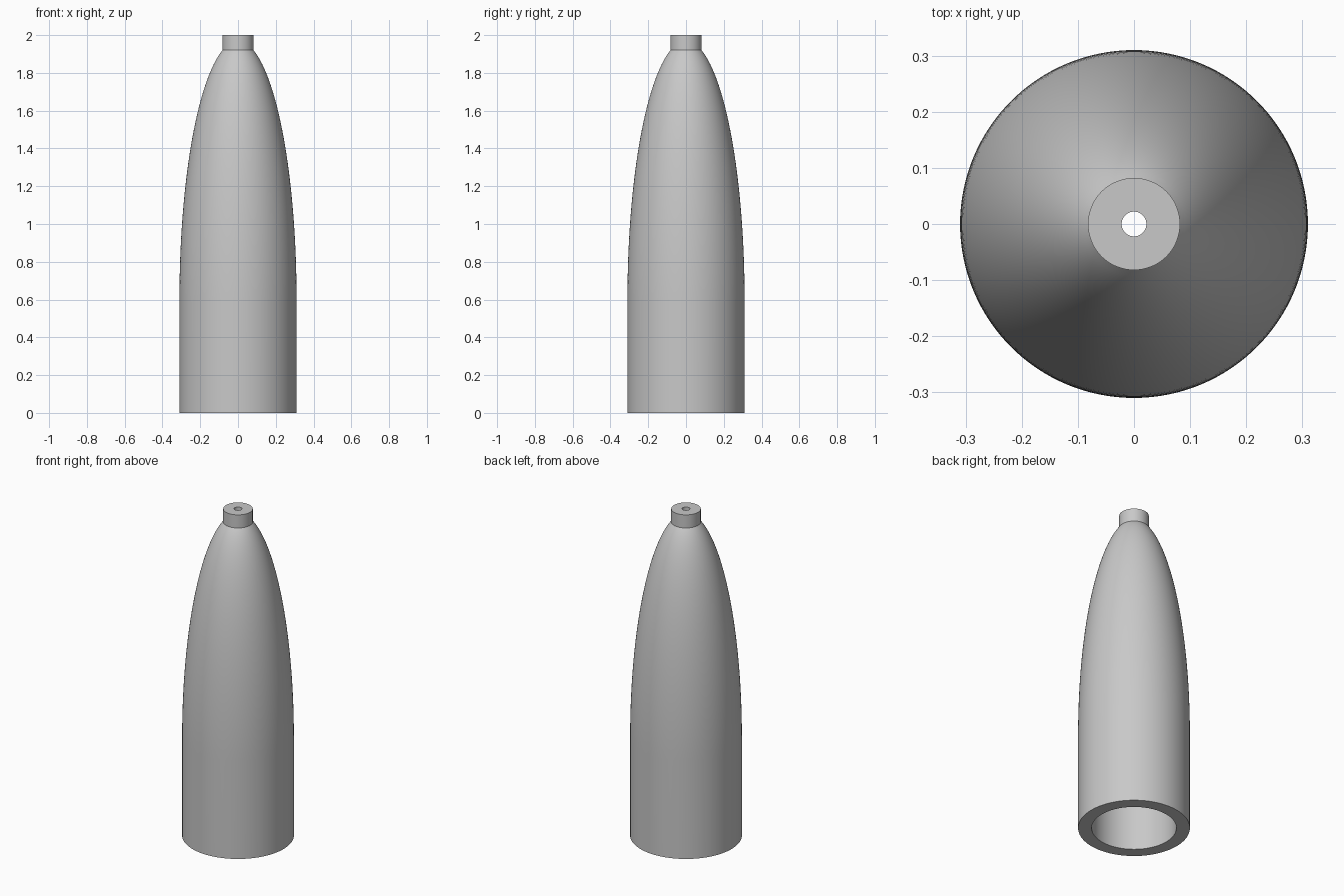
import bpy
import math

cube = bpy.data.objects.get("Cube")
if cube:
    bpy.data.objects.remove(cube, do_unlink=True)

SEGMENTS = 128
STEPS = 40
BODY_R, NECK_R, BORE_R, WALL = 0.31, 0.082, 0.022, 0.075
SHOULDER, NECK_Z, TOP = 0.6, 1.92, 2.0

# Length of the elliptical taper that meets the neck radius at NECK_Z
TAPER = (NECK_Z - SHOULDER) / math.sqrt(1 - (NECK_R / BODY_R) ** 2)


def taper_point(radius, offset):
    """Point (r, z) on the taper where the outer radius is given."""
    return radius - offset, SHOULDER + TAPER * math.sqrt(max(0, 1 - (radius / BODY_R) ** 2))


def taper(end_radius, offset):
    """Curve from the shoulder up to end_radius, evenly spaced by angle."""
    end = math.acos(end_radius / BODY_R)
    return [taper_point(BODY_R * math.cos(end * i / STEPS), offset)
            for i in range(STEPS + 1)]


def lathe(name, profile, material):
    """Spin a closed (r, z) profile about the z axis."""
    n = len(profile)
    verts = []
    for j in range(SEGMENTS):
        a = 2 * math.pi * j / SEGMENTS
        verts += [(r * math.cos(a), r * math.sin(a), z) for r, z in profile]
    faces = []
    for j in range(SEGMENTS):
        k = (j + 1) % SEGMENTS
        for i in range(n):
            m = (i + 1) % n
            faces.append((j * n + i, k * n + i, k * n + m, j * n + m))
    mesh = bpy.data.meshes.new(name)
    mesh.from_pydata(verts, [], faces)
    mesh.materials.append(material)
    obj = bpy.data.objects.new(name, mesh)
    bpy.context.collection.objects.link(obj)
    bpy.ops.object.select_all(action='DESELECT')
    obj.select_set(True)
    bpy.context.view_layer.objects.active = obj
    bpy.ops.object.shade_smooth_by_angle(angle=math.radians(28))
    return obj


grey = bpy.data.materials.new("plain grey")
grey.use_nodes = True
colour = (0.58, 0.58, 0.58, 1)
grey.diffuse_color = colour
grey.node_tree.nodes["Principled BSDF"].inputs["Base Color"].default_value = colour

# Outer wall with neck, then the bore and the hollow inside back to the base
outer = [(BODY_R, 0)] + taper(NECK_R, 0) + [(NECK_R, TOP)]
inner = [(BORE_R, TOP)] + taper(BORE_R + WALL, WALL)[::-1] + [(BODY_R - WALL, 0)]
lathe("hollow_tapered_shell", outer + inner, grey)
